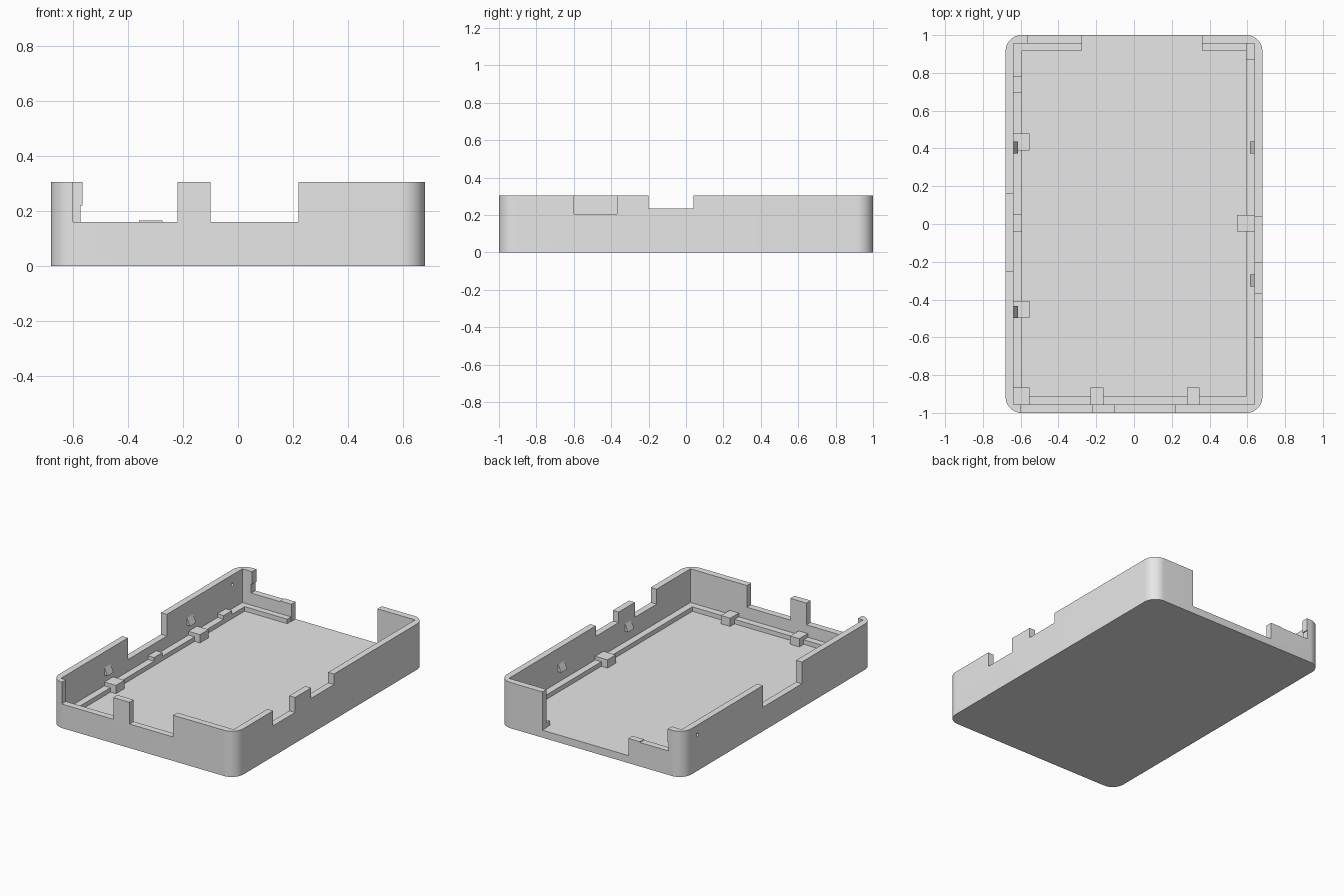
import bpy
import bmesh
import math
from mathutils import Vector

cube = bpy.data.objects.get("Cube")
if cube:
    bpy.data.objects.remove(cube, do_unlink=True)

HALF_X, HALF_Y, HEIGHT = 0.68, 1.0, 0.305
IN_X, IN_Y, FLOOR = 0.637, 0.956, 0.05
LEDGE, BLOCK, SINK = 0.08, 0.105, 0.01
FAR = 0.5

grey = bpy.data.materials.new("light_grey_plastic")
grey.use_nodes = True
colour = (0.8, 0.8, 0.8, 1)
grey.diffuse_color = colour
grey.node_tree.nodes["Principled BSDF"].inputs["Base Color"].default_value = colour


def to_object(name, bm):
    bmesh.ops.recalc_face_normals(bm, faces=bm.faces)
    mesh = bpy.data.meshes.new(name)
    bm.to_mesh(mesh)
    bm.free()
    mesh.materials.append(grey)
    ob = bpy.data.objects.new(name, mesh)
    bpy.context.collection.objects.link(ob)
    return ob


def box(name, xs, ys, zs):
    bm = bmesh.new()
    bmesh.ops.create_cube(bm, size=1)
    for v in bm.verts:
        v.co = Vector([lo + (c + 0.5) * (hi - lo)
                       for c, (lo, hi) in zip(v.co, (xs, ys, zs))])
    return to_object(name, bm)


def cut(target, cutter):
    mod = target.modifiers.new("cut", "BOOLEAN")
    mod.operation = "DIFFERENCE"
    mod.solver = "EXACT"
    mod.object = cutter
    bpy.context.view_layer.objects.active = target
    bpy.ops.object.modifier_apply(modifier=mod.name)
    bpy.data.objects.remove(cutter, do_unlink=True)


def rounded_slab(name, radius, steps):
    bm = bmesh.new()
    ring = []
    for i, (sx, sy) in enumerate([(1, 1), (-1, 1), (-1, -1), (1, -1)]):
        for k in range(steps + 1):
            a = math.pi / 2 * (i + k / steps)
            ring.append(bm.verts.new((sx * (HALF_X - radius) + radius * math.cos(a),
                                      sy * (HALF_Y - radius) + radius * math.sin(a), 0)))
    base = bm.faces.new(ring)
    top = bmesh.ops.extrude_face_region(bm, geom=[base])["geom"]
    bmesh.ops.translate(bm, vec=(0, 0, HEIGHT),
                        verts=[g for g in top if isinstance(g, bmesh.types.BMVert)])
    return to_object(name, bm)


# Open tray with rounded outer corners
tray = rounded_slab("tray", 0.085, 12)
cut(tray, box("cavity", (-IN_X, IN_X), (-IN_Y, IN_Y), (FLOOR, FAR)))

# Notches: front pair, back opening with low sill, then side walls
front, back = (-1.1, -0.93), (0.93, 1.1)
left, right = (-0.8, -0.62), (0.62, 0.8)
notches = [
    ((-0.6, -0.22), front, (0.16, FAR)),
    ((-0.1, 0.22), front, (0.16, FAR)),
    ((-0.275, 0.36), back, (FLOOR, FAR)),
    ((-0.565, -0.2), back, (0.165, FAR)),
    ((-0.572, -0.36), back, (0.16, 0.22)),
    (left, (-0.25, 0.16), (0.16, FAR)),
    (right, (-0.6, -0.37), (0.205, FAR)),
    (right, (-0.2, 0.04), (0.235, FAR)),
]
for xs, ys, zs in notches:
    cut(tray, box("notch", xs, ys, zs))

# Small diamond holes through the side walls
for side in (1, -1):
    bm = bmesh.new()
    bmesh.ops.create_cone(bm, cap_ends=True, segments=4, radius1=0.014,
                          radius2=0.014, depth=0.2)
    for v in bm.verts:
        x, y, z = v.co
        v.co = (side * 0.66 + z, -side * 0.85 + x, 0.24 + y)
    cut(tray, to_object("hole", bm))

bpy.ops.object.select_all(action="DESELECT")
tray.select_set(True)
bpy.context.view_layer.objects.active = tray
bpy.ops.object.shade_smooth_by_angle(angle=math.radians(30))

# Supporting ledge around the inside
wall_x, wall_y = IN_X + SINK, IN_Y + SINK
low = FLOOR - SINK
box("right_ledge", (-wall_x, -0.592), (-wall_y, wall_y), (low, LEDGE))
box("left_ledge", (0.592, wall_x), (-wall_y, wall_y), (low, LEDGE))
box("front_ledge", (-0.6, 0.6), (-wall_y, -0.912), (low, LEDGE))
box("back_right_ledge", (-0.6, -0.278), (0.916, wall_y), (low, LEDGE))
box("back_left_ledge", (0.363, 0.6), (0.916, wall_y), (low, LEDGE))

# Support blocks standing on the floor along the walls
for y in (-0.453, 0.433):
    box("right_block", (-wall_x, -0.552), (y - 0.045, y + 0.045), (low, BLOCK))
box("left_block", (0.546, wall_x), (-0.04, 0.047), (low, BLOCK))
box("corner_block", (-wall_x, -0.552), (-wall_y, -0.866), (low, BLOCK))
for x in (-0.196, 0.314):
    box("front_block", (x - 0.034, x + 0.034), (-wall_y, -0.866), (low, BLOCK))

# Small pads on top of the ledge
for y in (0.005, 0.738):
    box("ledge_pad", (-wall_x, -0.592), (y - 0.044, y + 0.044), (low, BLOCK))
box("back_corner_pad", (0.592, wall_x), (0.87, wall_y), (low, BLOCK))

# Wedge clips on the inner side walls
for side, y in ((-1, 0.405), (-1, -0.465), (1, 0.405), (1, -0.3)):
    inner, outer = side * (IN_X - 0.022), side * (IN_X + 0.005)
    clip = box("wedge_clip", sorted((inner, outer)), (y - 0.032, y + 0.032), (0.15, 0.2))
    for v in clip.data.vertices:
        if v.co.z > 0.18 and abs(v.co.x) < IN_X:
            v.co.x = side * IN_X
